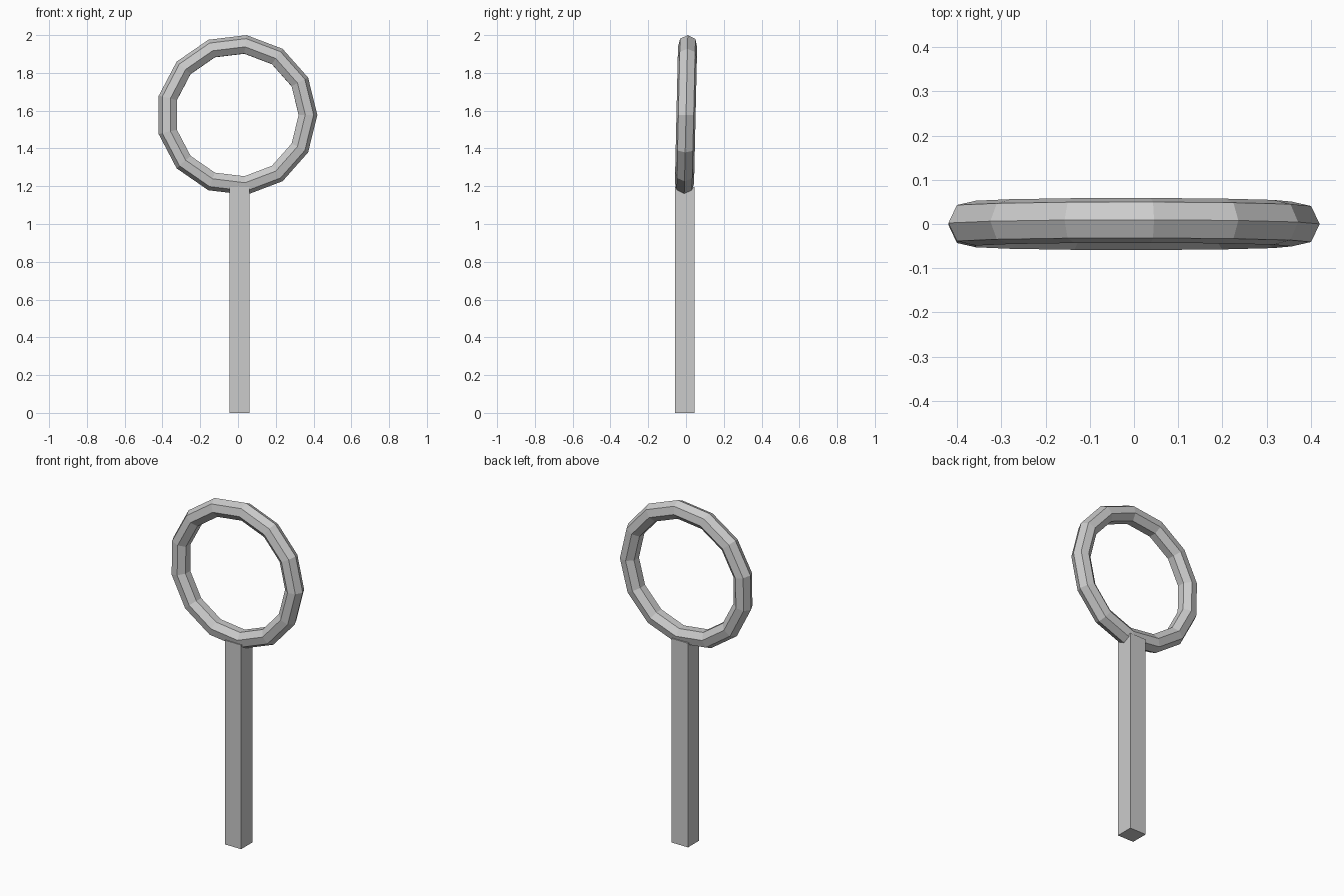
import bpy
from math import radians

if "Cube" in bpy.data.objects:
    bpy.data.objects.remove(bpy.data.objects["Cube"])

# Ring: low-poly torus stood upright, leaning very slightly backwards
bpy.ops.mesh.primitive_torus_add(
    major_segments=13, minor_segments=7,
    major_radius=0.374, minor_radius=0.052,
    location=(-0.006, 0, 1.577), rotation=(radians(88.7), 0, 0))
bpy.context.object.name = "ring"

# Handle: square post whose top sinks into the ring
x0, x1, y0, y1, top = -0.044, 0.062, -0.059, 0.044, 1.197
bpy.ops.mesh.primitive_cube_add(
    size=1, location=((x0 + x1) / 2, (y0 + y1) / 2, top / 2))
handle = bpy.context.object
handle.name = "handle"
handle.scale = (x1 - x0, y1 - y0, top)
